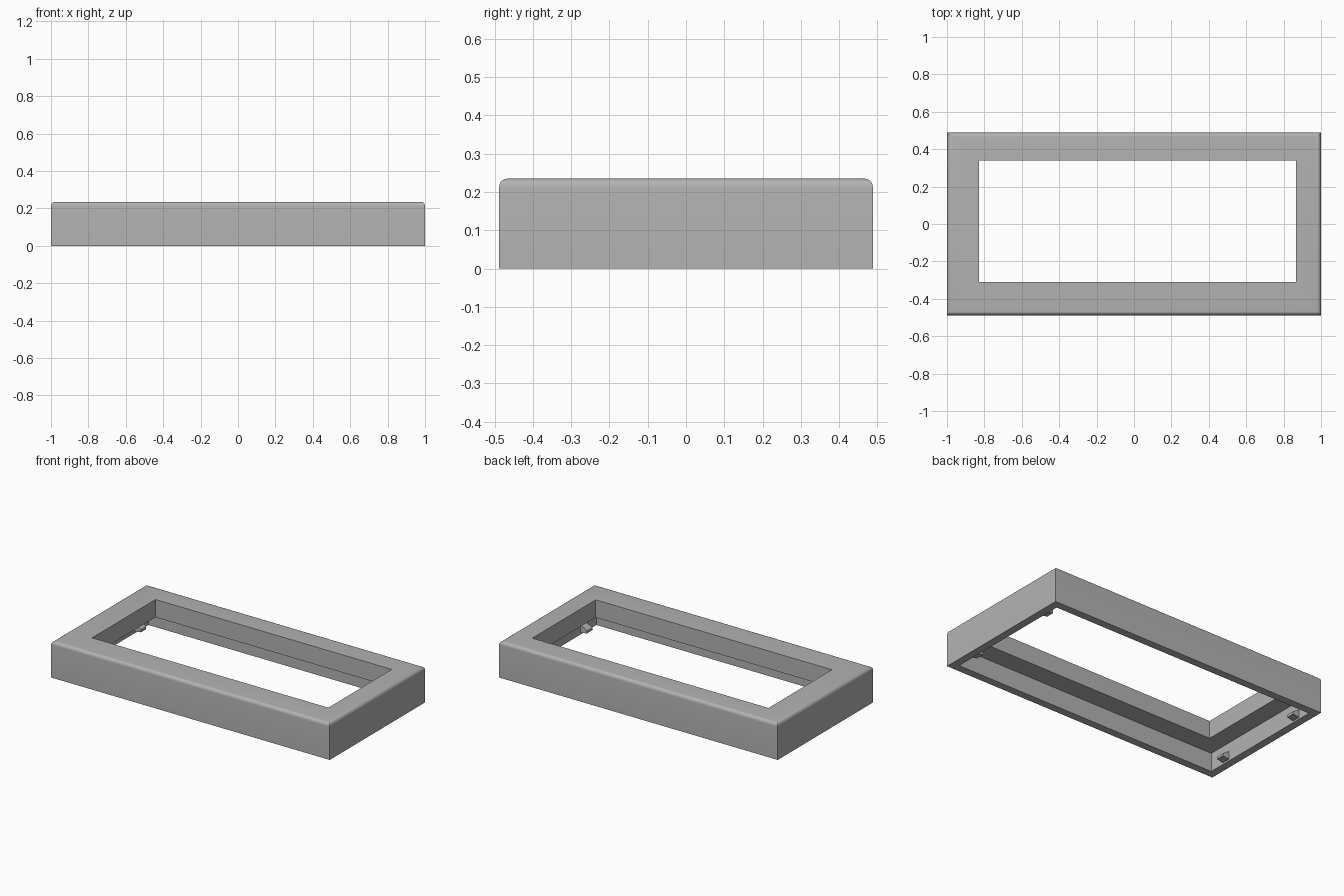
import bpy, bmesh, math

cube = bpy.data.objects.get("Cube")
if cube:
    bpy.data.objects.remove(cube)

grey = bpy.data.materials.new("plain grey")
grey.use_nodes = True
colour = (0.45, 0.45, 0.45, 1)
grey.diffuse_color = colour
grey.node_tree.nodes["Principled BSDF"].inputs["Base Color"].default_value = colour

HX, HY, H = 1.0, 0.488, 0.235      # outer half sizes and height
WALL, CEILING, R = 0.05, 0.12, 0.022
OPEN = (-0.83, 0.865, -0.31, 0.34)  # off-centre window
STEPS = 6


def finish(name, bm):
    bmesh.ops.recalc_face_normals(bm, faces=bm.faces)
    mesh = bpy.data.meshes.new(name)
    bm.to_mesh(mesh)
    bm.free()
    mesh.materials.append(grey)
    obj = bpy.data.objects.new(name, mesh)
    bpy.context.collection.objects.link(obj)
    return obj


def inset(d):
    return (-HX + d, HX - d, -HY + d, HY - d)


# Frame: rectangular loops from the outer foot, over the rounded top, to the inner foot
loops = [(inset(0), 0)]
for i in range(STEPS + 1):
    a = math.pi / 2 * i / STEPS
    loops.append((inset(R * (1 - math.cos(a))), H - R + R * math.sin(a)))
loops += [(OPEN, H), (OPEN, CEILING), (inset(WALL), CEILING), (inset(WALL), 0)]

bm = bmesh.new()
rings = [[bm.verts.new((x, y, z)) for x, y in ((x0, y0), (x1, y0), (x1, y1), (x0, y1))]
         for (x0, x1, y0, y1), z in loops]
for k, ring in enumerate(rings):
    nxt = rings[(k + 1) % len(rings)]
    for j in range(4):
        n = (j + 1) % 4
        bm.faces.new((ring[j], ring[n], nxt[n], nxt[j]))
frame = finish("bezel_frame", bm)
bpy.context.view_layer.objects.active = frame
frame.select_set(True)
bpy.ops.object.shade_smooth_by_angle(angle=math.radians(30))

# Snap clips: small wedges on the inside of both short walls
PROFILE = ((-0.005, 0.01), (0.045, 0.018), (0.045, 0.035), (-0.005, 0.065))
for side, side_name in ((1, "left"), (-1, "right")):
    for y, end_name in ((-0.305, "front"), (0.325, "back")):
        bm = bmesh.new()
        ends = [[bm.verts.new((side * (HX - WALL - d), y + w, z)) for d, z in PROFILE]
                for w in (-0.027, 0.027)]
        for end in ends:
            bm.faces.new(end)
        for j in range(4):
            n = (j + 1) % 4
            bm.faces.new((ends[0][j], ends[0][n], ends[1][n], ends[1][j]))
        finish(f"snap_clip_{end_name}_{side_name}", bm)
